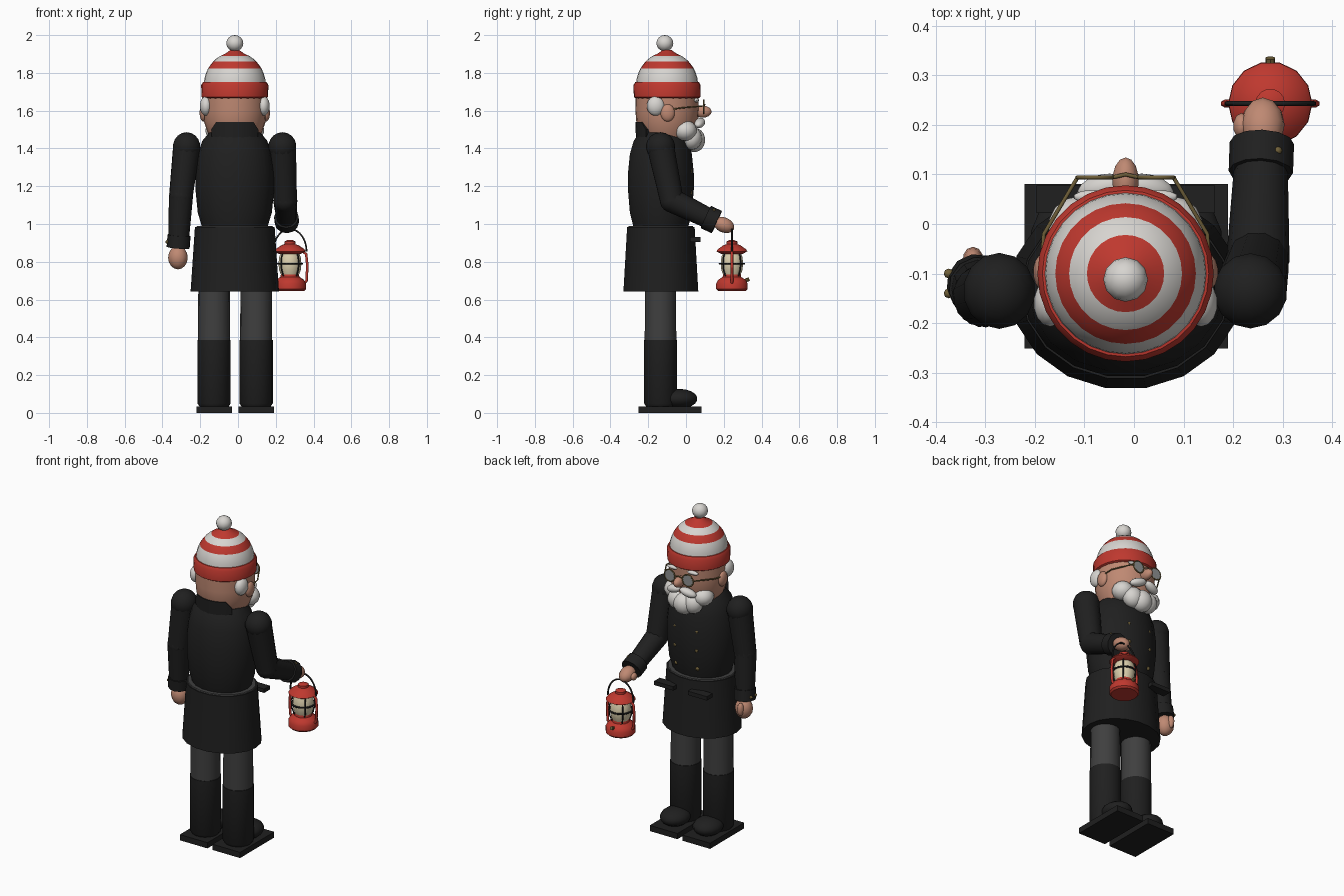
import bpy, bmesh, math
from mathutils import Vector, Matrix

if "Cube" in bpy.data.objects:
    bpy.data.objects.remove(bpy.data.objects["Cube"])

CX, CY = -0.017, -0.10   # body axis


def mat(name, rgb):
    m = bpy.data.materials.new(name)
    m.diffuse_color = (*rgb, 1)
    m.use_nodes = True
    m.node_tree.nodes["Principled BSDF"].inputs["Base Color"].default_value = m.diffuse_color
    return m


BLACK = mat("coat black", (0.014, 0.014, 0.014))
GREY = mat("trouser grey", (0.05, 0.05, 0.05))
RED = mat("red", (0.52, 0.04, 0.028))
WHITE = mat("wool white", (0.68, 0.66, 0.63))
SKIN = mat("skin", (0.52, 0.25, 0.17))
BRASS = mat("brass", (0.16, 0.115, 0.04))
CREAM = mat("lamp cream", (0.72, 0.63, 0.42))
GLASS = mat("lens grey", (0.28, 0.29, 0.29))


def make(name, bm, *mats):
    bmesh.ops.recalc_face_normals(bm, faces=bm.faces)
    me = bpy.data.meshes.new(name)
    bm.to_mesh(me)
    bm.free()
    for m in mats:
        me.materials.append(m)
    ob = bpy.data.objects.new(name, me)
    bpy.context.collection.objects.link(ob)
    return ob


def lathe(name, prof, m, centre, n=20, sy=1.0):
    """Closed turned solid from (radius, z) pairs; sy squashes depth."""
    bm = bmesh.new()
    rings = []
    for r, z in prof:
        rings.append([bm.verts.new((centre[0] + r * math.cos(i * math.tau / n),
                                    centre[1] + sy * r * math.sin(i * math.tau / n), z))
                      for i in range(n)])
    for a, b in zip(rings, rings[1:]):
        for i in range(n):
            bm.faces.new((a[i], a[(i + 1) % n], b[(i + 1) % n], b[i]))
    bm.faces.new(rings[0])
    bm.faces.new(rings[-1])
    return make(name, bm, m)


def blob(name, loc, rad, m, u=14, v=9, rot=(0, 0, 0)):
    bm = bmesh.new()
    bmesh.ops.create_uvsphere(bm, u_segments=u, v_segments=v, radius=1)
    ob = make(name, bm, m)
    ob.location, ob.scale, ob.rotation_euler = loc, rad, rot
    return ob


def limb(name, a, b, r1, r2, m, n=12):
    """Tapered cylinder from a to b."""
    a, b = Vector(a), Vector(b)
    bm = bmesh.new()
    q = (b - a).to_track_quat('Z', 'Y').to_matrix().to_4x4()
    bmesh.ops.create_cone(bm, cap_ends=True, segments=n, radius1=r1, radius2=r2,
                          depth=(b - a).length, matrix=Matrix.Translation((a + b) / 2) @ q)
    return make(name, bm, m)


def box(name, loc, size, m, rot=(0, 0, 0)):
    bm = bmesh.new()
    bmesh.ops.create_cube(bm, size=1)
    ob = make(name, bm, m)
    ob.location, ob.scale, ob.rotation_euler = loc, size, rot
    return ob


def wire(name, pts, r, m, closed=False):
    cu = bpy.data.curves.new(name, 'CURVE')
    cu.dimensions = '3D'
    cu.bevel_depth, cu.bevel_resolution, cu.use_fill_caps = r, 1, True
    s = cu.splines.new('POLY')
    s.points.add(len(pts) - 1)
    for p, c in zip(s.points, pts):
        p.co = (*c, 1)
    s.use_cyclic_u = closed
    cu.materials.append(m)
    ob = bpy.data.objects.new(name, cu)
    bpy.context.collection.objects.link(ob)
    return ob


def arc(c, ru, rv, plane, a0=0, a1=360, n=20):
    """Points of an ellipse arc in plane 'xy', 'xz' or 'yz'."""
    out = []
    for i in range(n + 1):
        t = math.radians(a0 + (a1 - a0) * i / n)
        p = list(c)
        p["xyz".index(plane[0])] += ru * math.cos(t)
        p["xyz".index(plane[1])] += rv * math.sin(t)
        out.append(p)
    return out


# Feet and legs
for side, x in (("left", -0.127), ("right", 0.096)):
    box(side + "_foot_plate", (x, -0.085, 0.0175), (0.188, 0.332, 0.035), BLACK)
    lathe(side + "_boot", [(0.078, 0.035), (0.088, 0.05), (0.088, 0.385)], BLACK, (x, -0.135), 18)
    lathe(side + "_trouser", [(0.085, 0.38), (0.083, 0.70)], GREY, (x, -0.135), 18)
    blob(side + "_toe", (x, -0.035, 0.075), (0.084, 0.096, 0.052), BLACK)

# Coat
lathe("coat_skirt", [(0.234, 0.642), (0.211, 0.984)], BLACK, (CX, -0.133), 18, 0.86)
lathe("coat_waist", [(0.205, 0.98), (0.200, 0.99)], GREY, (CX, -0.133), 18, 0.86)
lathe("coat_torso", [(0.172, 0.98), (0.196, 1.06), (0.208, 1.18), (0.208, 1.27), (0.196, 1.37),
                     (0.172, 1.44), (0.135, 1.485)], BLACK, (CX, -0.133), 18, 0.85)
for s in (-1, 1):
    box("pocket_flap", (CX + s * 0.115, 0.05, 0.918), (0.13, 0.055, 0.024), BLACK)
    for z, y in ((1.05, 0.026), (1.165, 0.034), (1.28, 0.032)):
        blob("coat_button", (CX + s * 0.072, y - 0.012, z), (0.013, 0.012, 0.013), BRASS, 8, 6)

# Collar at the nape
bm = bmesh.new()
cols = []
for i in range(9):
    t = math.radians(-90 + (i - 4) * 12)
    top = 1.54 if 1 <= i <= 7 else 1.50
    cols.append([bm.verts.new((CX + r * math.cos(t), CY + r * math.sin(t), z))
                 for r, z in ((0.15, 1.44), (0.165, 1.45), (0.168, top), (0.14, top))])
for a, b in zip(cols, cols[1:]):
    for k in range(4):
        bm.faces.new((a[k], a[(k + 1) % 4], b[(k + 1) % 4], b[k]))
bm.faces.new(cols[0])
bm.faces.new(cols[-1])
make("collar", bm, BLACK)

# Head
lathe("head", [(0.12, 1.44), (0.142, 1.48), (0.163, 1.54), (0.168, 1.60), (0.166, 1.70)],
      SKIN, (CX, CY), 24)
blob("nose", (CX, 0.088, 1.595), (0.027, 0.047, 0.032), SKIN)
for s in (-1, 1):
    blob("ear", (CX + s * 0.165, -0.097, 1.588), (0.022, 0.038, 0.046), SKIN)
    blob("side_hair", (CX + s * 0.152, -0.16, 1.625), (0.034, 0.048, 0.052), WHITE)
    blob("eyebrow", (CX + s * 0.066, 0.055, 1.655), (0.04, 0.014, 0.012), WHITE, 10, 6)
    blob("moustache", (CX + s * 0.048, 0.073, 1.535), (0.052, 0.027, 0.024), WHITE,
         rot=(0, s * 0.3, -s * 0.25))
    blob("cheek_beard", (CX + s * 0.095, -0.005, 1.495), (0.062, 0.062, 0.055), WHITE)
    blob("jaw_beard", (CX + s * 0.05, 0.03, 1.455), (0.062, 0.055, 0.062), WHITE)
blob("chin_beard", (CX, 0.042, 1.445), (0.065, 0.06, 0.065), WHITE)

# Spectacles
for s in (-1, 1):
    lx = CX + s * 0.062
    wire("lens_rim", arc((lx, 0.094, 1.62), 0.036, 0.036, "xz"), 0.004, BRASS)
    limb("lens", (lx, 0.092, 1.62), (lx, 0.096, 1.62), 0.035, 0.035, GLASS, 20)
    wire("temple_arm", [(CX + s * 0.098, 0.092, 1.625), (CX + s * 0.165, -0.02, 1.615),
                        (CX + s * 0.17, -0.09, 1.605)], 0.004, BRASS)
wire("bridge", [(CX - 0.027, 0.094, 1.625), (CX, 0.1, 1.633), (CX + 0.027, 0.094, 1.625)], 0.004, BRASS)

# Striped cap, coloured by ring height
lathe("cap_brim", [(0.165, 1.665), (0.176, 1.672), (0.178, 1.735), (0.168, 1.752), (0.14, 1.755)],
      RED, (CX, CY), 28)
cap = lathe("cap_dome", [(0.164, 1.74), (0.161, 1.77), (0.153, 1.797), (0.142, 1.822), (0.13, 1.84),
                         (0.114, 1.86), (0.098, 1.875), (0.078, 1.889), (0.05, 1.902), (0.022, 1.922)],
            WHITE, (CX, CY), 28)
cap.data.materials.append(RED)
for f in cap.data.polygons:
    z = f.center.z
    f.material_index = 1 if z > 1.889 or 1.822 < z < 1.86 else 0
blob("pompom", (CX, CY - 0.012, 1.957), (0.045, 0.045, 0.043), WHITE, 12, 8)

# Hanging arm
sh, el, wr = (-0.272, -0.135, 1.41), (-0.302, -0.145, 1.15), (-0.315, -0.125, 0.90)
blob("left_shoulder", sh, (0.074, 0.078, 0.076), BLACK)
limb("left_upper_arm", sh, el, 0.073, 0.064, BLACK)
blob("left_elbow", el, (0.064, 0.064, 0.064), BLACK)
limb("left_forearm", el, wr, 0.064, 0.054, BLACK)
limb("left_cuff", (-0.312, -0.128, 0.94), (-0.317, -0.122, 0.875), 0.062, 0.062, BLACK)
blob("left_hand", (-0.318, -0.11, 0.822), (0.052, 0.05, 0.062), SKIN, 12, 8)
blob("left_thumb", (-0.325, -0.068, 0.83), (0.02, 0.022, 0.04), SKIN, 10, 6)
for y in (-0.10, -0.14):
    blob("cuff_button", (-0.374, y, 0.905), (0.01, 0.01, 0.01), BRASS, 8, 6)

# Raised arm holding the lantern
sh, el, wr = (0.235, -0.135, 1.41), (0.25, -0.075, 1.125), (0.257, 0.14, 1.02)
blob("right_shoulder", sh, (0.076, 0.077, 0.076), BLACK)
limb("right_upper_arm", sh, el, 0.074, 0.064, BLACK)
blob("right_elbow", el, (0.064, 0.064, 0.064), BLACK)
limb("right_forearm", el, wr, 0.064, 0.053, BLACK)
limb("right_cuff", (0.256, 0.105, 1.037), (0.258, 0.163, 1.01), 0.065, 0.065, BLACK)
blob("right_hand", (0.26, 0.2, 0.995), (0.044, 0.058, 0.04), SKIN, 12, 8, (-0.4, 0, 0))
blob("right_thumb", (0.217, 0.198, 0.99), (0.017, 0.026, 0.022), SKIN, 10, 6)
blob("cuff_button", (0.29, 0.148, 1.072), (0.009, 0.009, 0.009), BRASS, 8, 6)

# Lantern
LX, LY = 0.275, 0.243
lathe("lantern_base", [(0.075, 0.645), (0.085, 0.655), (0.085, 0.685), (0.074, 0.705), (0.05, 0.72),
                       (0.048, 0.735)], RED, (LX, LY), 14)
lathe("lantern_globe", [(0.045, 0.725), (0.057, 0.755), (0.061, 0.79), (0.057, 0.825), (0.045, 0.855)],
      CREAM, (LX, LY), 14)
lathe("lantern_cap", [(0.055, 0.84), (0.084, 0.855), (0.075, 0.868), (0.045, 0.888), (0.03, 0.893),
                      (0.03, 0.907), (0.015, 0.914)], RED, (LX, LY), 14)
wire("globe_ring", arc((LX, LY, 0.79), 0.065, 0.065, "xy"), 0.005, BLACK)
for k in range(4):
    c, s = math.cos(k * math.pi / 2 + 0.785), math.sin(k * math.pi / 2 + 0.785)
    wire("globe_guard", [(LX + r * c, LY + r * s, z) for r, z in
                         ((0.05, 0.725), (0.063, 0.76), (0.066, 0.79), (0.063, 0.825), (0.05, 0.855))],
         0.004, BLACK)
for s in (-1, 1):
    wire("side_tube", [(LX + s * r, LY, z) for r, z in
                       ((0.07, 0.68), (0.088, 0.70), (0.092, 0.78), (0.086, 0.84), (0.05, 0.87))],
         0.008, RED)
wire("lantern_handle", arc((LX, LY, 0.855), 0.088, 0.118, "xz", 0, 180), 0.005, BLACK)
limb("wick_knob", (LX, LY + 0.07, 0.7), (LX, LY + 0.092, 0.708), 0.01, 0.01, BRASS, 8)

# Smooth shading with sharp edges kept
bpy.ops.object.select_all(action='DESELECT')
for ob in bpy.context.scene.objects:
    if ob.type == 'MESH':
        ob.select_set(True)
        bpy.context.view_layer.objects.active = ob
bpy.ops.object.shade_smooth_by_angle(angle=math.radians(35))
